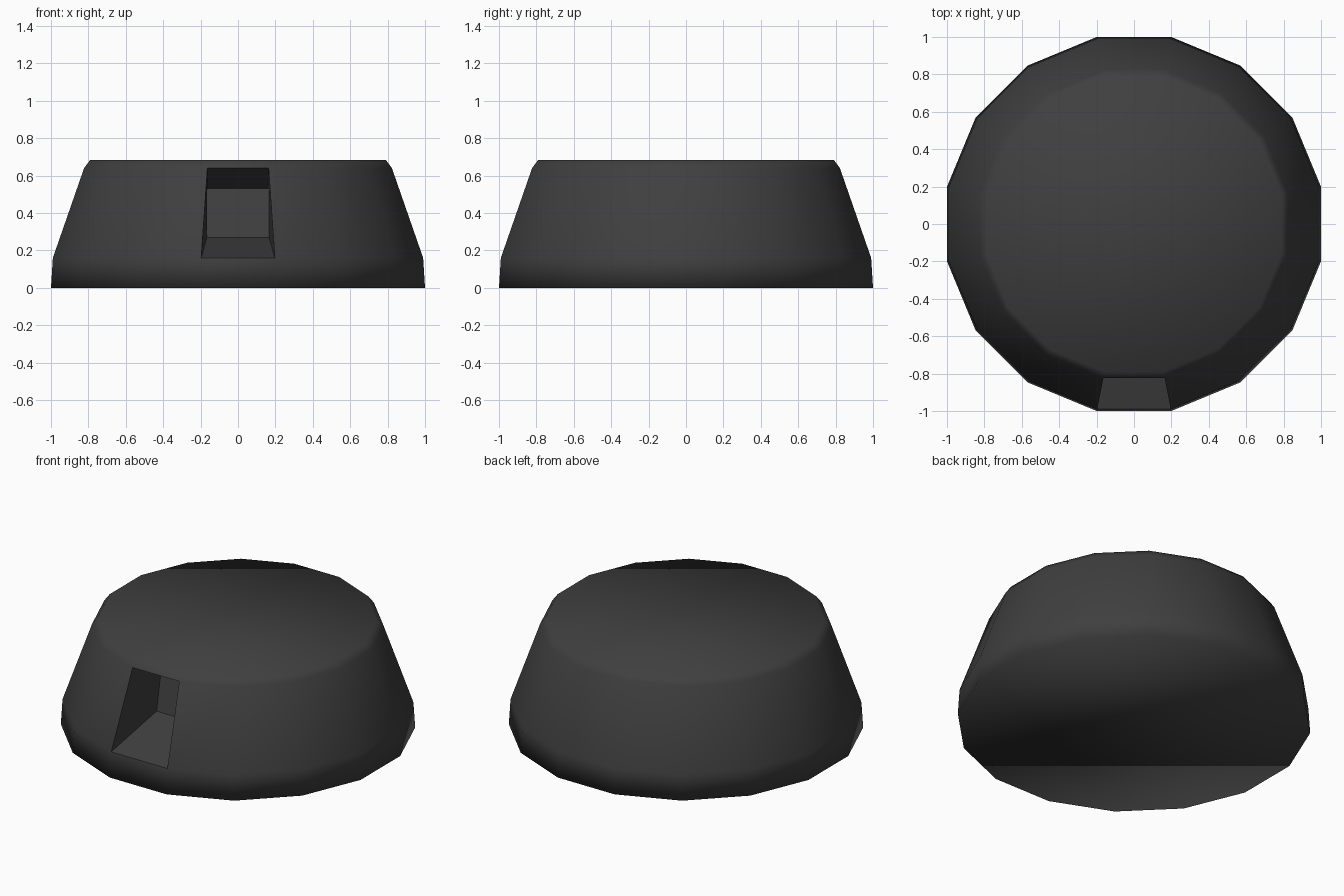
import bpy, bmesh, math

if "Cube" in bpy.data.objects:
    bpy.data.objects.remove(bpy.data.objects["Cube"])

SIDES = 16
# (distance from axis to flat, height) of each ring
RINGS = [(1.0, 0.0), (0.99, 0.16), (0.823, 0.64), (0.79, 0.685)]

mat = bpy.data.materials.new("dark grey")
mat.diffuse_color = (0.05, 0.05, 0.05, 1)
mat.use_nodes = True
mat.node_tree.nodes["Principled BSDF"].inputs["Base Color"].default_value = mat.diffuse_color

bm = bmesh.new()

# Tapered round body with flats facing the axes
rings = []
for apothem, z in RINGS:
    r = apothem / math.cos(math.pi / SIDES)
    ring = []
    for i in range(SIDES):
        a = -math.pi / 2 + (i - 0.5) * 2 * math.pi / SIDES
        ring.append(bm.verts.new((r * math.cos(a), r * math.sin(a), z)))
    rings.append(ring)

for level, (low, high) in enumerate(zip(rings, rings[1:])):
    for i in range(SIDES):
        if level == 1 and i == 0:
            continue  # opening of the front recess
        j = (i + 1) % SIDES
        bm.faces.new((low[i], low[j], high[j], high[i]))
bm.faces.new(rings[0][::-1])
bm.faces.new(rings[-1])
for f in bm.faces:
    f.smooth = True

# Front recess: flat walls leading to a back panel
outer = [rings[1][0], rings[1][1], rings[2][1], rings[2][0]]
inner = [bm.verts.new(p) for p in ((-0.166, -0.58, 0.27), (0.166, -0.58, 0.27),
                                   (0.166, -0.53, 0.53), (-0.166, -0.53, 0.53))]
recess = [bm.faces.new(inner)]
for i in range(4):
    j = (i + 1) % 4
    recess.append(bm.faces.new((outer[i], outer[j], inner[j], inner[i])))
for f in recess:
    f.smooth = False
    for e in f.edges:
        e.smooth = False

bmesh.ops.recalc_face_normals(bm, faces=bm.faces)
mesh = bpy.data.meshes.new("tapered_body")
bm.to_mesh(mesh)
bm.free()
mesh.materials.append(mat)
body = bpy.data.objects.new("tapered_body", mesh)
bpy.context.collection.objects.link(body)
